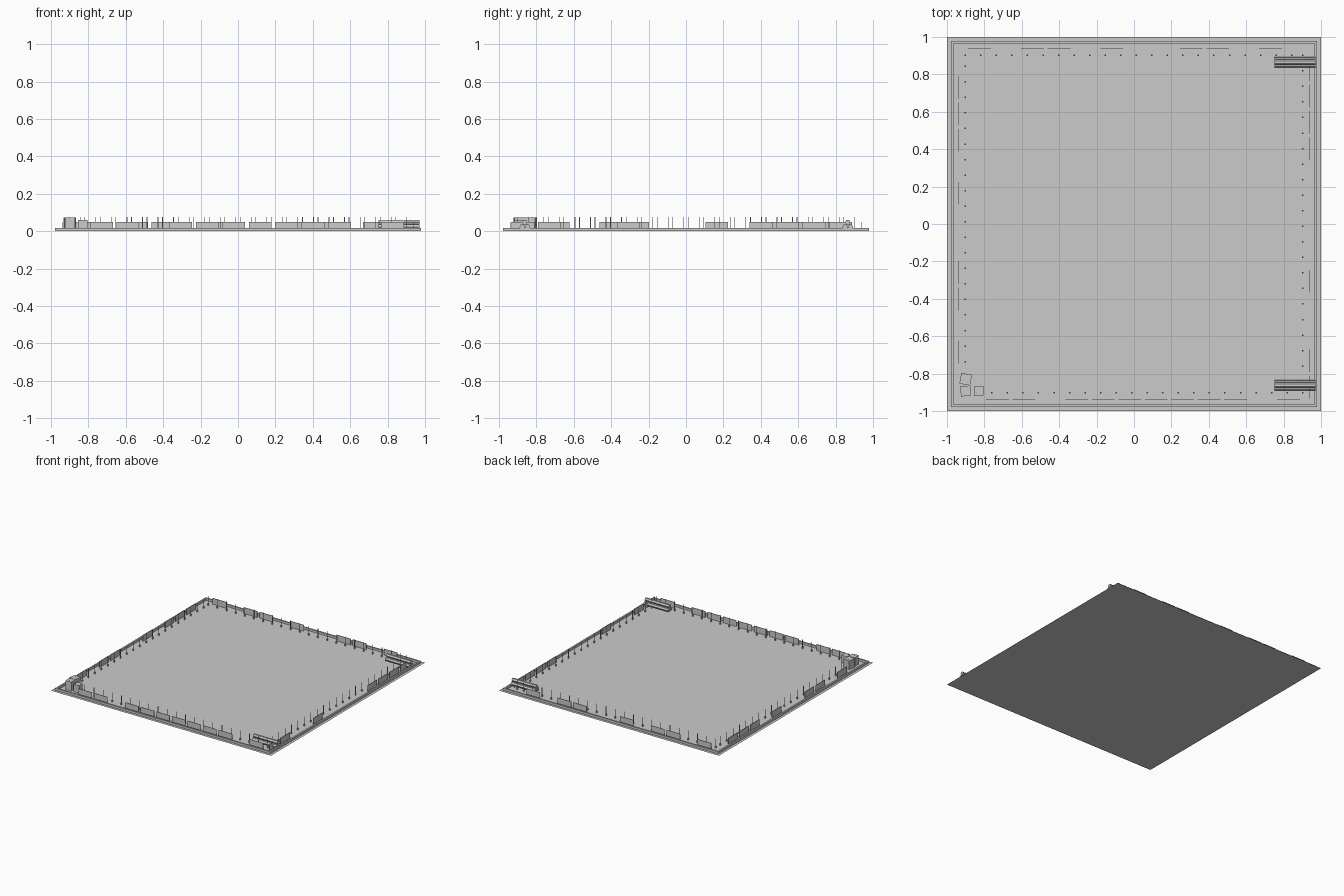
import bpy, bmesh, math
from mathutils import Matrix, Vector

if "Cube" in bpy.data.objects:
    bpy.data.objects.remove(bpy.data.objects["Cube"])

grey = bpy.data.materials.new("plain_grey")
grey.diffuse_color = (0.6, 0.6, 0.6, 1)
grey.use_nodes = True
grey.node_tree.nodes["Principled BSDF"].inputs["Base Color"].default_value = grey.diffuse_color


def finish(name, bm):
    bmesh.ops.recalc_face_normals(bm, faces=bm.faces)
    me = bpy.data.meshes.new(name)
    bm.to_mesh(me)
    bm.free()
    me.materials.append(grey)
    ob = bpy.data.objects.new(name, me)
    bpy.context.collection.objects.link(ob)
    return ob


def box(bm, lo, hi, turn=Matrix()):
    lo, hi = Vector(lo), Vector(hi)
    m = turn @ Matrix.Translation((lo + hi) / 2) @ Matrix.Diagonal((*(hi - lo), 1))
    bmesh.ops.create_cube(bm, size=1, matrix=m)


def side(i):
    # 0 front, 1 right, 2 back, 3 left
    return Matrix.Rotation(i * math.pi / 2, 4, 'Z')


# flat ground sheet
bm = bmesh.new()
bmesh.ops.create_grid(bm, x_segments=1, y_segments=1, size=1)
finish("ground", bm)

# low kerb ring around the edge
bm = bmesh.new()
rings = []
for r, z in ((0.978, 0), (0.978, 0.018), (0.965, 0.018), (0.965, 0)):
    rings.append([bm.verts.new((r * x, r * y, z))
                  for x, y in ((-1, -1), (1, -1), (1, 1), (-1, 1))])
for a, b in zip(rings, rings[1:]):
    for k in range(4):
        bm.faces.new((a[k], a[k - 1], b[k - 1], b[k]))
finish("kerb", bm)

# thin fence panels, with gaps, counted from each side's right-hand corner
present = [
    (0, 2, 3, 4, 5, 6, 7, 8, 10, 11),
    (0, 1, 2, 3, 8, 11, 12),
    (0, 2, 3, 5, 8, 9, 11),
    (1, 3, 4, 7, 9, 10, 11),
]
bm = bmesh.new()
for i, slots in enumerate(present):
    for k in slots:
        x = 0.887 - 0.1415 * k
        box(bm, (x - 0.122, -0.941, 0.0), (x, -0.937, 0.05), side(i))
finish("fence_panels", bm)

# rows of slim posts with small feet
bm = bmesh.new()
for i in range(4):
    for k in range(22):
        x = 0.902 - 0.0831 * k
        box(bm, (x - 0.0017, -0.9037, 0), (x + 0.0017, -0.9003, 0.076), side(i))
        box(bm, (x - 0.004, -0.906, 0), (x + 0.004, -0.898, 0.016), side(i))
finish("posts", bm)

# two piles of three six-sided logs
R = 0.0145
for name, yc in (("front_log_pile", -0.862), ("back_log_pile", 0.865)):
    bm = bmesh.new()
    for dy, z in ((-R, R), (R, R), (0, R * 2.75)):
        m = (Matrix.Translation((0.86, yc + dy, z + 0.008))
             @ Matrix.Rotation(math.pi / 2, 4, 'Y'))
        bmesh.ops.create_cone(bm, cap_ends=True, segments=6, radius1=R,
                              radius2=R, depth=0.22, matrix=m)
    finish(name, bm)

# three crates in the front left corner
for k, (x, y, s, h, a) in enumerate((
        (-0.90, -0.83, 0.058, 0.072, -10),
        (-0.90, -0.893, 0.054, 0.072, 5),
        (-0.83, -0.893, 0.05, 0.06, 2))):
    bm = bmesh.new()
    turn = Matrix.Translation((x, y, 0)) @ Matrix.Rotation(math.radians(a), 4, 'Z')
    box(bm, (-s / 2, -s / 2, 0), (s / 2, s / 2, h), turn)
    finish(f"crate_{k + 1}", bm)
